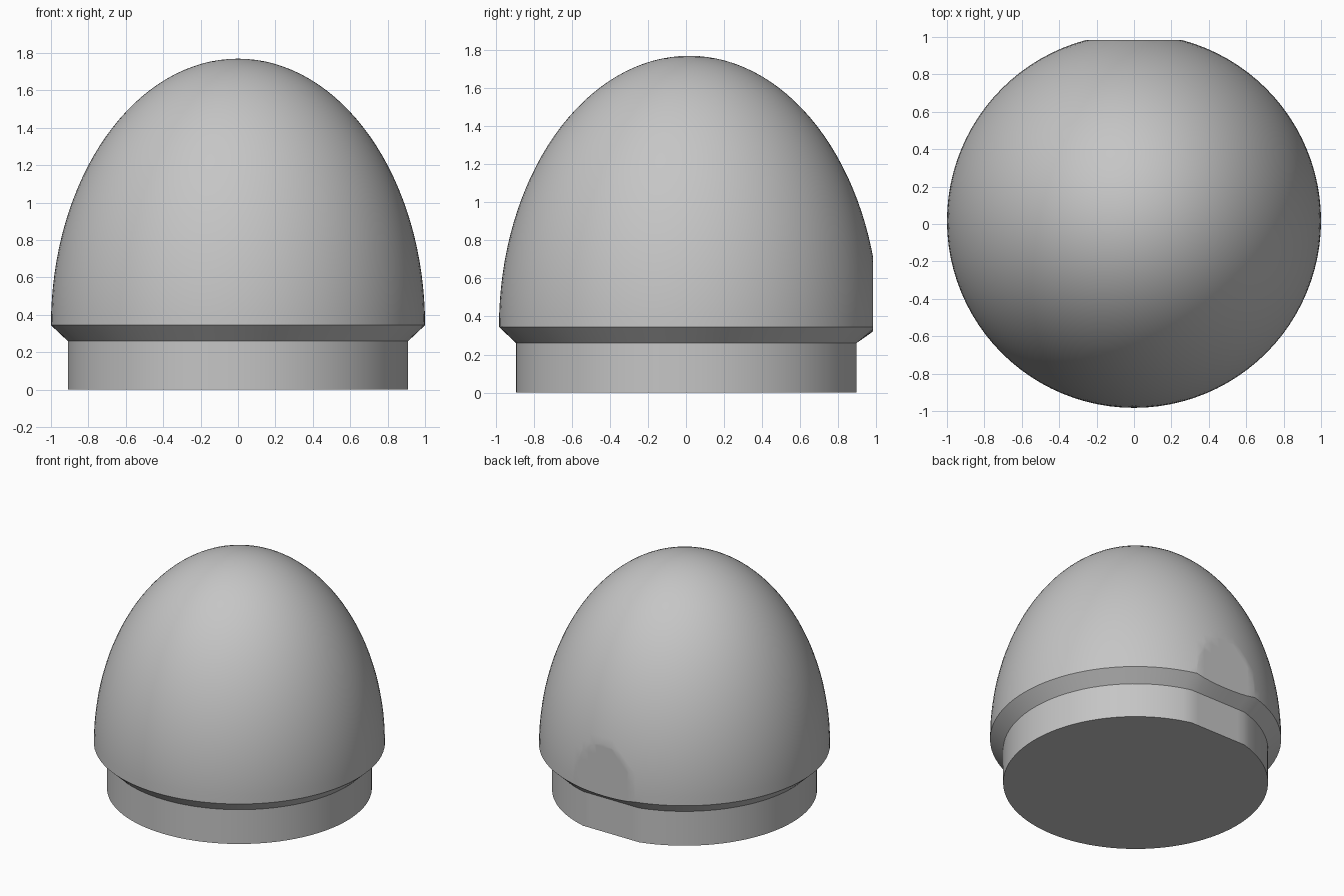
import bpy, bmesh
from math import sin, cos, pi, radians

cube = bpy.data.objects.get("Cube")
if cube:
    bpy.data.objects.remove(cube, do_unlink=True)

SEGMENTS = 96
RINGS = 32
BASE_R, BASE_TOP = 0.91, 0.26
RIM_Z, TOP_Z = 0.345, 1.77
FLAT = cos(radians(15))          # distance of the back flat, relative to radius
CENTRE_Y = (1 - FLAT) / 2

grey = bpy.data.materials.new("plain grey")
grey.use_nodes = True
colour = (0.56, 0.56, 0.56, 1)
grey.diffuse_color = colour
grey.node_tree.nodes["Principled BSDF"].inputs["Base Color"].default_value = colour

# Profile from the base up: skirt, sloped collar, elliptical dome
profile = [(BASE_R, 0), (BASE_R, BASE_TOP)]
for i in range(RINGS):
    a = pi / 2 * i / RINGS
    profile.append((cos(a), RIM_Z + (TOP_Z - RIM_Z) * sin(a)))

# Revolve, flattening the back of the skirt and collar
bm = bmesh.new()
rings = []
for r, z in profile:
    ring = []
    for s in range(SEGMENTS):
        a = 2 * pi * s / SEGMENTS
        y = r * sin(a)
        if z < RIM_Z:
            y = min(y, r * FLAT)
        ring.append(bm.verts.new((r * cos(a), y, z)))
    rings.append(ring)
for low, high in zip(rings, rings[1:]):
    for s in range(SEGMENTS):
        n = (s + 1) % SEGMENTS
        bm.faces.new((low[s], low[n], high[n], high[s]))
bm.faces.new(rings[0][::-1])
tip = bm.verts.new((0, 0, TOP_Z))
for s in range(SEGMENTS):
    bm.faces.new((rings[-1][s], rings[-1][(s + 1) % SEGMENTS], tip))

# Slice the back of the dome along the flat, then press it into the plane
bmesh.ops.bisect_plane(bm, geom=bm.verts[:] + bm.edges[:] + bm.faces[:], dist=1e-5,
                       plane_co=(0, FLAT, 0), plane_no=(0, 1, 0))
for v in bm.verts:
    v.co.y = min(v.co.y, FLAT)
bmesh.ops.translate(bm, verts=bm.verts, vec=(0, CENTRE_Y, 0))
bmesh.ops.recalc_face_normals(bm, faces=bm.faces)

mesh = bpy.data.meshes.new("dome_cap")
bm.to_mesh(mesh)
bm.free()
mesh.materials.append(grey)
dome = bpy.data.objects.new("dome_cap", mesh)
bpy.context.collection.objects.link(dome)

bpy.ops.object.select_all(action="DESELECT")
dome.select_set(True)
bpy.context.view_layer.objects.active = dome
bpy.ops.object.shade_smooth_by_angle(angle=radians(30))
